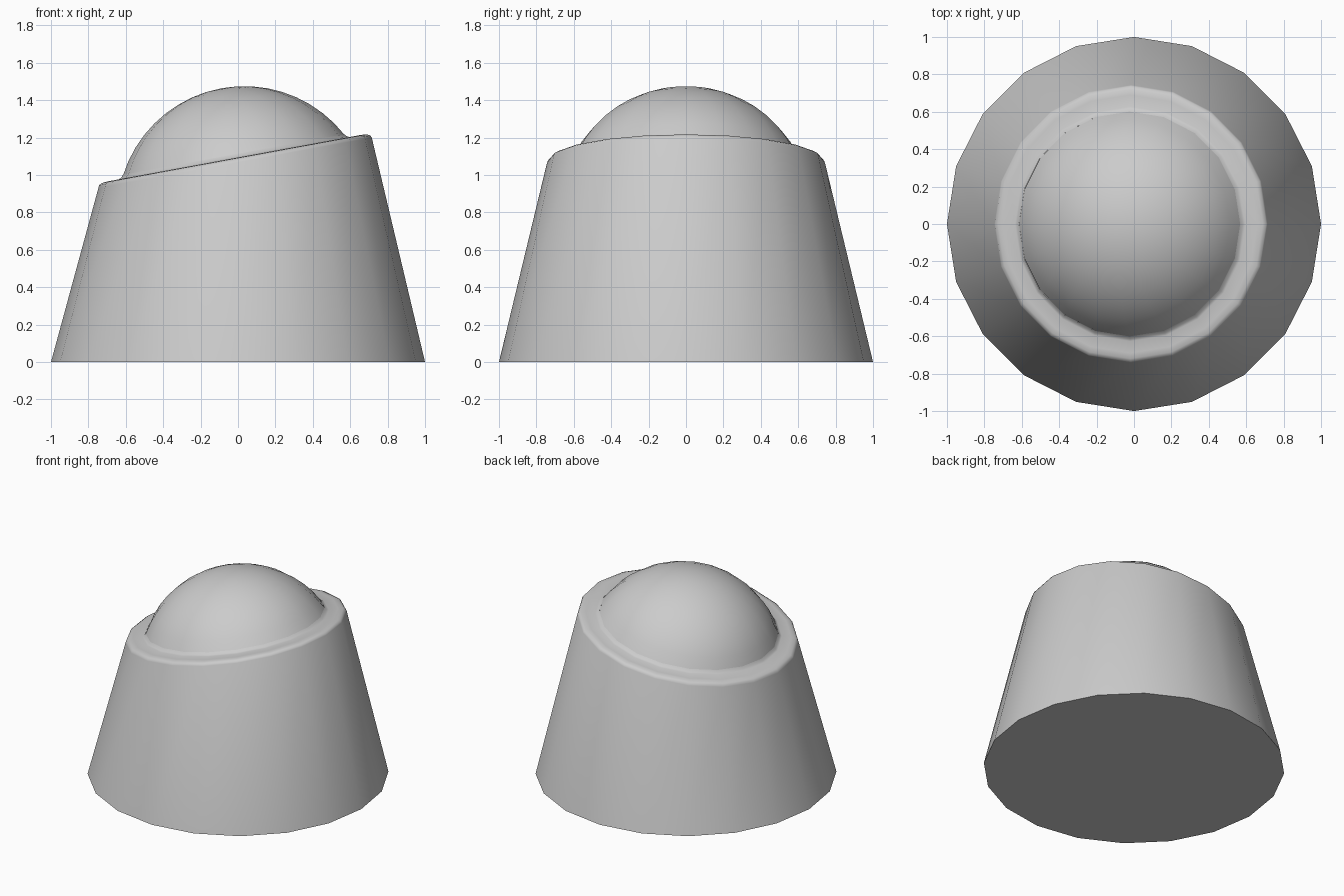
import bpy, bmesh
from math import sin, cos, pi, radians, asin
from mathutils import Matrix, Vector

if "Cube" in bpy.data.objects:
    bpy.data.objects.remove(bpy.data.objects["Cube"], do_unlink=True)

SIDES = 20
TILT = Matrix.Translation((-0.02, 0, 1.09)) @ Matrix.Rotation(radians(-10.4), 4, 'Y')
BALL_R, BALL_DROP = 0.68, 0.30   # dome sphere, sunk below the slanted rim

grey = bpy.data.materials.new("plain_grey")
grey.use_nodes = True
colour = (0.6, 0.6, 0.6, 1)
grey.diffuse_color = colour
grey.node_tree.nodes["Principled BSDF"].inputs["Base Color"].default_value = colour


def ring(bm, radius, height, matrix):
    return [bm.verts.new(matrix @ Vector((radius * cos(2 * pi * i / SIDES),
                                          radius * sin(2 * pi * i / SIDES), height)))
            for i in range(SIDES)]


def loft(bm, rings):
    for a, b in zip(rings, rings[1:]):
        for i in range(SIDES):
            j = (i + 1) % SIDES
            bm.faces.new((a[i], a[j], b[j], b[i]))


def finish(bm, name):
    mesh = bpy.data.meshes.new(name)
    bm.to_mesh(mesh)
    bm.free()
    mesh.materials.append(grey)
    obj = bpy.data.objects.new(name, mesh)
    bpy.context.collection.objects.link(obj)
    bpy.ops.object.select_all(action='DESELECT')
    obj.select_set(True)
    bpy.context.view_layer.objects.active = obj
    bpy.ops.object.shade_smooth_by_angle(angle=radians(40))


# Tapered body: flat base, slanted top with a rounded rim and a small inner fillet
bm = bmesh.new()
rim = [(0.743, -0.025), (0.737, -0.012), (0.72, -0.003), (0.69, 0),
       (0.627, 0), (0.614, 0.006), (0.601, 0.02)]
rings = [ring(bm, 1, 0, Matrix())] + [ring(bm, r, h, TILT) for r, h in rim]
loft(bm, rings)
bm.faces.new(rings[0][::-1])
finish(bm, "tapered_body")

# Dome: spherical cap whose axis follows the slanted top
bm = bmesh.new()
STEPS = 9
start = asin(rim[-1][0] / BALL_R)
rings = []
for k in range(STEPS):
    a = start * (1 - k / STEPS)
    rings.append(ring(bm, BALL_R * sin(a), BALL_R * cos(a) - BALL_DROP, TILT))
loft(bm, rings)
tip = bm.verts.new(TILT @ Vector((0, 0, BALL_R - BALL_DROP)))
for i in range(SIDES):
    bm.faces.new((rings[-1][i], rings[-1][(i + 1) % SIDES], tip))
finish(bm, "dome")
